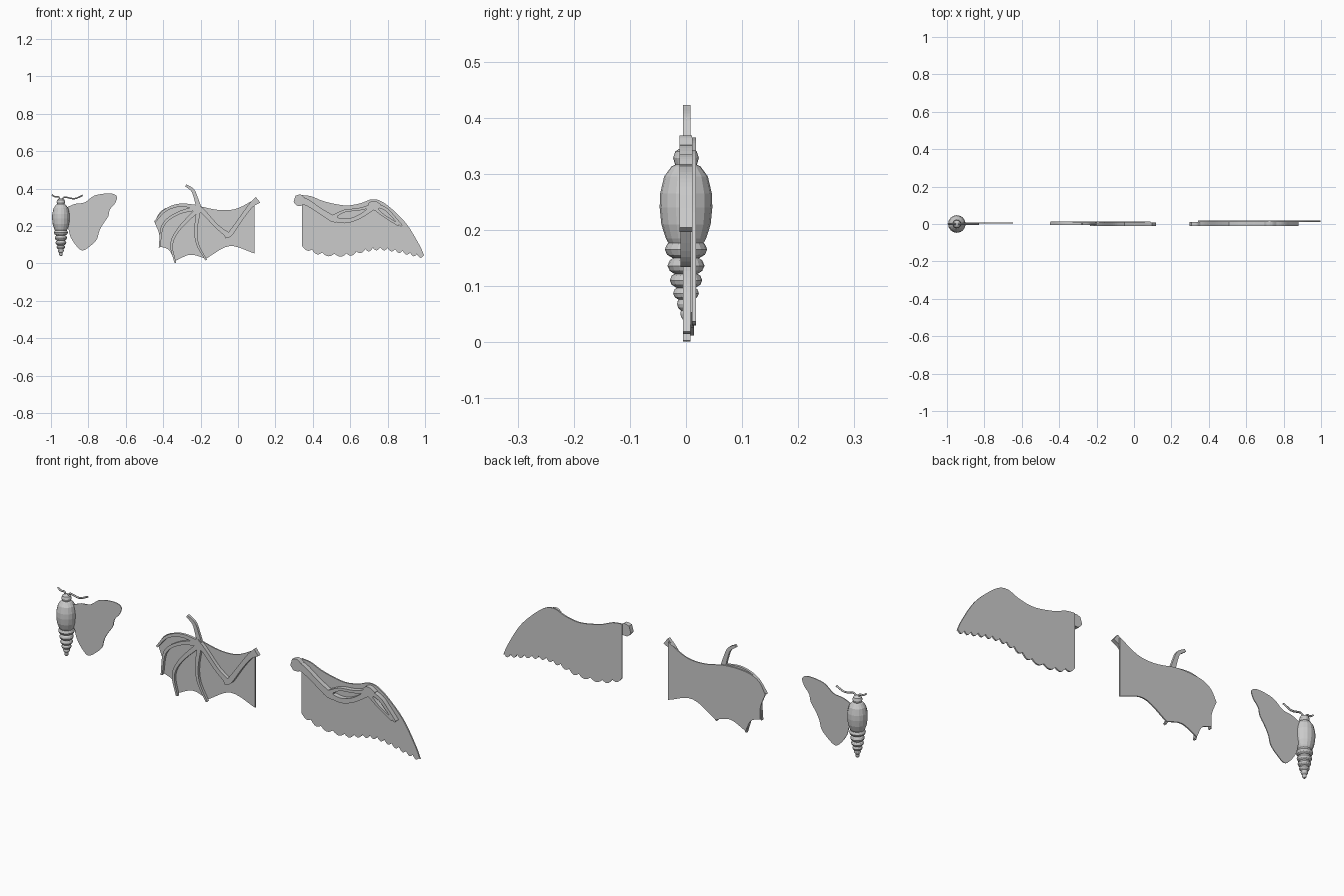
import bpy, bmesh, math
from mathutils import Vector


def spline(pts, steps=6):
    """Catmull-Rom interpolation of points with any number of components."""
    p = [Vector(q) for q in pts]
    p = [2 * p[0] - p[1]] + p + [2 * p[-1] - p[-2]]
    out = []
    for a, b, c, d in zip(p, p[1:], p[2:], p[3:]):
        for i in range(steps):
            t = i / steps
            out.append(0.5 * (2 * b + (c - a) * t + (2 * a - 5 * b + 4 * c - d) * t * t
                              + (3 * b - a - 3 * c + d) * t ** 3))
    return out + [p[-2]]


def finish(name, bm):
    bmesh.ops.recalc_face_normals(bm, faces=bm.faces)
    me = bpy.data.meshes.new(name)
    bm.to_mesh(me)
    bm.free()
    ob = bpy.data.objects.new(name, me)
    bpy.context.collection.objects.link(ob)
    return ob


def plate(name, outline, y0, y1):
    """Flat outline in the xz plane, extruded from y0 to y1."""
    bm = bmesh.new()
    face = bm.faces.new([bm.verts.new((p[0], y0, p[1])) for p in outline])
    ext = bmesh.ops.extrude_face_region(bm, geom=[face])['geom']
    bmesh.ops.translate(bm, vec=(0, y1 - y0, 0),
                        verts=[g for g in ext if isinstance(g, bmesh.types.BMVert)])
    return finish(name, bm)


def bone(name, pts, y0, y1):
    """Flat bone along (x, z, width) points."""
    path = spline(pts)
    left, right = [], []
    for i, p in enumerate(path):
        d = (path[min(i + 1, len(path) - 1)] - path[max(i - 1, 0)]).to_2d().normalized()
        n = Vector((-d.y, d.x)) * p[2] / 2
        left.append(p.to_2d() + n)
        right.append(p.to_2d() - n)
    return plate(name, left + right[::-1], y0, y1)


def lathe(name, profile, x, sides=16):
    """Closed solid of revolution from (radius, z) points."""
    bm = bmesh.new()
    rings = [[bm.verts.new((x + r * math.cos(2 * math.pi * i / sides),
                            r * math.sin(2 * math.pi * i / sides), z))
              for i in range(sides)] for r, z in profile]
    for a, b in zip(rings, rings[1:]):
        for i in range(sides):
            j = (i + 1) % sides
            bm.faces.new((a[i], a[j], b[j], b[i]))
    bm.faces.new(rings[0])
    bm.faces.new(rings[-1])
    return finish(name, bm)


# Insect: thorax, head and tapering abdomen rings
CX = -0.947
lathe('insect_thorax', [(.022, .16), (.036, .185), (.044, .21), (.047, .24), (.046, .265),
                        (.039, .295), (.026, .313), (.012, .32)], CX)
lathe('insect_head', [(.010, .307), (.019, .315), (.023, .328), (.019, .34), (.008, .347)], CX)
for i, (r, z, h) in enumerate([(.038, .165, .017), (.033, .136, .016), (.029, .11, .014),
                               (.023, .087, .012), (.016, .068, .012), (.010, .051, .011)]):
    lathe(f'abdomen_ring_{i + 1}', [(r * .55, z - h), (r * .88, z - h * .55), (r, z),
                                    (r * .88, z + h * .6), (r * .6, z + h)], CX)

# Antennae
for side, pts in (('left', [(-.952, .340), (-.960, .356), (-.978, .356), (-.995, .367)]),
                  ('right', [(-.942, .340), (-.925, .354), (-.875, .346), (-.83, .364)])):
    cu = bpy.data.curves.new(f'antenna_{side}', 'CURVE')
    cu.dimensions = '3D'
    cu.bevel_depth = .0045
    cu.bevel_resolution = 1
    cu.use_fill_caps = True
    path = spline(pts)
    sp = cu.splines.new('POLY')
    sp.points.add(len(path) - 1)
    for q, p in zip(sp.points, path):
        q.co = (p[0], 0, p[1], 1)
    bpy.context.collection.objects.link(bpy.data.objects.new(f'antenna_{side}', cu))

# Insect wing with a gently wavy outer edge
plate('insect_wing', spline([
    (-.915, .30), (-.87, .318), (-.819, .326), (-.766, .363), (-.685, .374), (-.648, .358),
    (-.657, .322), (-.685, .288), (-.694, .251), (-.723, .208), (-.742, .171), (-.755, .128),
    (-.792, .091), (-.83, .069), (-.862, .091), (-.894, .139), (-.908, .192)], 4), .004, .008)

# Bat membrane: smooth leading edge and scallops between finger tips
edge = spline([(-.447, .222), (-.418, .272), (-.376, .299), (-.311, .31), (-.221, .308),
               (-.124, .288), (-.05, .285), (.009, .299), (.089, .342)])
for tip in ([(.089, .053), (-.045, .092), (-.172, .025)],
            [(-.172, .025), (-.255, .046), (-.338, .012)],
            [(-.338, .012), (-.368, .07), (-.418, .091)],
            [(-.418, .091), (-.421, .155), (-.447, .222)]):
    edge += spline(tip)[:-1]
plate('bat_membrane', edge, .008, .014)

# Bat fingers and arm
fingers = {
    'thumb': [(-.205, .28, .03), (-.222, .34, .022), (-.242, .39, .018), (-.279, .417, .013)],
    'finger_1': [(-.21, .30, .022), (-.31, .311, .017), (-.39, .283, .014), (-.446, .22, .009)],
    'finger_2': [(-.21, .298, .024), (-.32, .268, .016), (-.40, .205, .014), (-.42, .085, .008)],
    'finger_3': [(-.21, .293, .024), (-.315, .185, .017), (-.355, .10, .014), (-.335, .002, .009)],
    'finger_4': [(-.21, .29, .024), (-.225, .18, .017), (-.215, .10, .014), (-.17, .017, .009)]}
for name, pts in fingers.items():
    bone('bat_' + name, pts, -.005, .008)
bone('bat_forearm', [(-.225, .305, .035), (-.18, .27, .024), (-.11, .195, .022),
                     (-.05, .15, .028)], -.010, .008)
bone('bat_upper_arm', [(-.07, .142, .018), (-.04, .16, .026), (.02, .245, .022),
                       (.07, .31, .026), (.107, .34, .038)], -.010, .008)

# Bird wing plate: curved leading edge, feathered trailing edge
lead = spline([(.342, .365), (.394, .358), (.463, .331), (.57, .31), (.65, .32), (.714, .342),
               (.768, .331), (.837, .278), (.907, .203), (.971, .096), (.997, .037)])
trail = spline([(.992, .036), (.92, .052), (.84, .07), (.76, .08), (.68, .07), (.58, .047),
                (.45, .052), (.342, .088)], 12)
n = len(trail) - 1
trail = [p - Vector((0, .016 * abs(math.sin(math.pi * 14 * i / n)) - .006))
         for i, p in enumerate(trail)]
plate('bird_wing', lead + trail, .011, .018)

# Bird arm and hand bones
bones = {
    'shoulder': [(.302, .345, .035), (.325, .338, .062), (.35, .33, .045)],
    'upper_arm': [(.32, .34, .045), (.37, .325, .035), (.44, .28, .03), (.50, .243, .036),
                  (.53, .236, .036)],
    'ulna': [(.51, .236, .026), (.58, .227, .024), (.65, .25, .022), (.73, .305, .028)],
    'radius': [(.51, .25, .02), (.57, .28, .014), (.65, .29, .014), (.74, .315, .02)],
    'wrist': [(.70, .305, .03), (.725, .31, .05), (.755, .298, .04)],
    'hand_upper': [(.73, .315, .02), (.79, .29, .018), (.83, .25, .016), (.875, .20, .012)],
    'hand_lower': [(.73, .298, .02), (.77, .262, .014), (.81, .235, .014), (.86, .205, .014)]}
for name, pts in bones.items():
    bone('bird_' + name, pts, -.012, .011)
